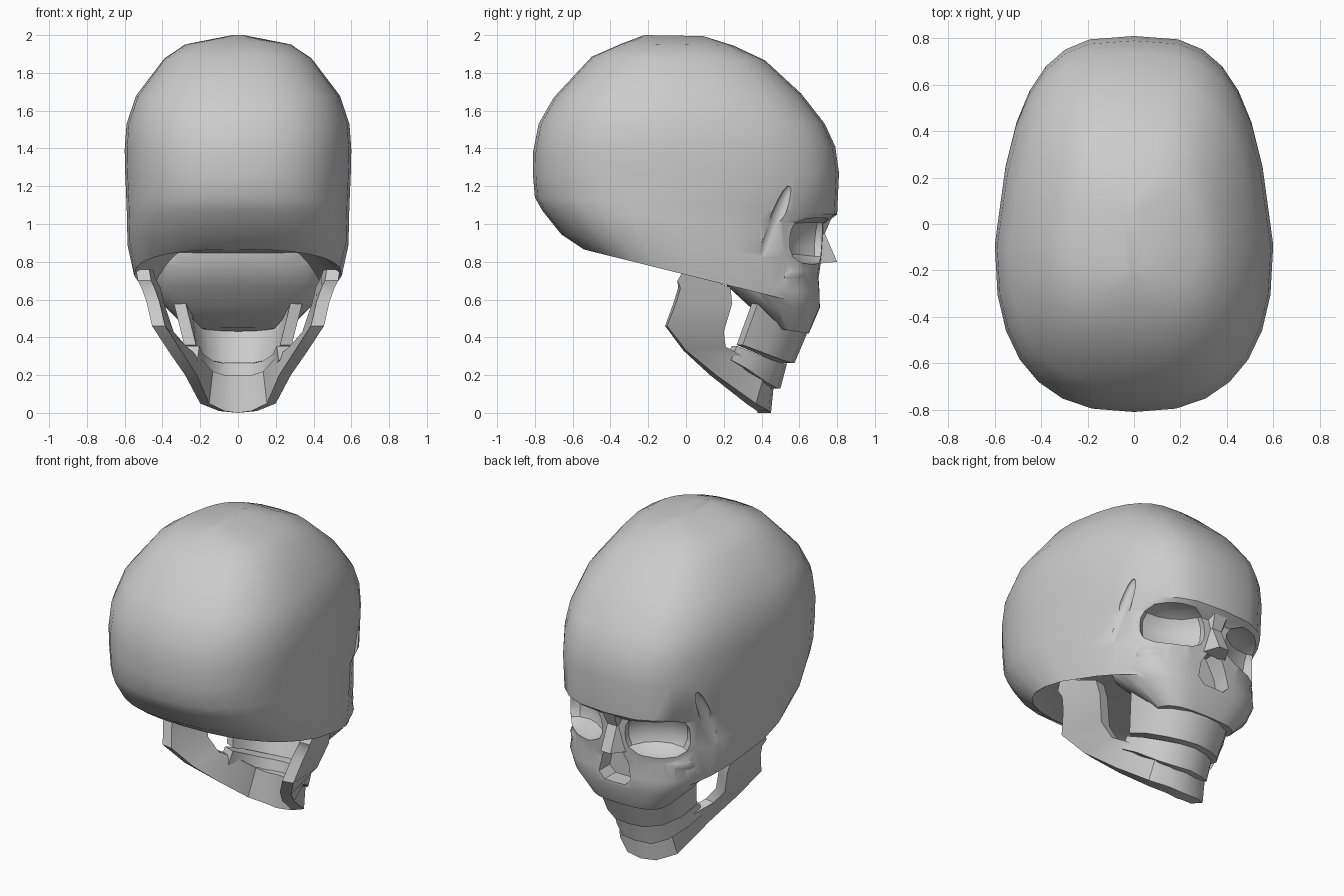
import bpy, bmesh, math
from mathutils import Vector, Matrix

if "Cube" in bpy.data.objects:
    bpy.data.objects.remove(bpy.data.objects["Cube"])


def make(name, bm):
    bmesh.ops.recalc_face_normals(bm, faces=bm.faces)
    me = bpy.data.meshes.new(name)
    bm.to_mesh(me)
    bm.free()
    ob = bpy.data.objects.new(name, me)
    bpy.context.collection.objects.link(ob)
    return ob


def loft(name, rings):
    """Bridge equal-length closed rings and cap both ends."""
    bm = bmesh.new()
    vs = [[bm.verts.new(p) for p in r] for r in rings]
    n = len(vs[0])
    for a, b in zip(vs, vs[1:]):
        for i in range(n):
            j = (i + 1) % n
            bm.faces.new((a[i], a[j], b[j], b[i]))
    bm.faces.new(vs[0])
    bm.faces.new(vs[-1])
    return make(name, bm)


def oval(yb, zb, yf, zf, w, mid=0.45, taper=0.16, seg=28):
    """Boxy oval in a tilted plane, from back (yb, zb) to front (yf, zf)."""
    ym = yb + (yf - yb) * mid
    pts = []
    for i in range(seg):
        a = 2 * math.pi * i / seg
        s, c = math.sin(a), math.cos(a)
        n = 3.1 if c > 0 else 2.5
        x = w * math.copysign(abs(s) ** (2 / n), s)
        k = math.copysign(abs(c) ** (2 / n), c)
        y = ym + k * ((yf - ym) if k > 0 else (ym - yb))
        x *= 1 - taper * max(k, 0)
        pts.append((x, y, zb + (zf - zb) * (y - yb) / (yf - yb)))
    return pts


def arch(name, stations, t, cy=0.1):
    """Mirrored curved wall; station = top xyz + bottom xyz, thickened inward."""
    full = [(-a, b, c, -d, e, f) for a, b, c, d, e, f in stations[:0:-1]] + stations
    rings = []
    for s in full:
        top, bot = Vector(s[:3]), Vector(s[3:])
        inward = Vector((-top.x * 1.6, min(0, cy - top.y), 0)).normalized() * t
        rings.append([top, bot, bot + inward, top + inward])
    return loft(name, rings)


def blob(name, loc, size, rot=(0, 0, 0), n=3.0):
    """Rounded box."""
    bm = bmesh.new()
    bmesh.ops.create_uvsphere(bm, u_segments=16, v_segments=10, radius=1)
    for v in bm.verts:
        r = sum(abs(c) ** n for c in v.co) ** (-1 / n)
        v.co = Vector([c * r * s for c, s in zip(v.co, size)])
    rm = Matrix.Rotation(rot[2], 4, 'Z') @ Matrix.Rotation(rot[0], 4, 'X')
    bmesh.ops.transform(bm, matrix=Matrix.Translation(loc) @ rm, verts=bm.verts)
    return make(name, bm)


def boolean(target, other, op):
    m = target.modifiers.new(op, 'BOOLEAN')
    m.object, m.operation, m.solver = other, op, 'EXACT'
    bpy.context.view_layer.objects.active = target
    bpy.ops.object.modifier_apply(modifier=m.name)
    bpy.data.objects.remove(other)


# Braincase and upper face, ending in a recessed skull base
skull = loft("skull", [oval(*r) for r in (
    (-.22, 2.0, .09, 1.995, .04),
    (-.34, 1.955, .25, 1.945, .28),
    (-.50, 1.885, .42, 1.865, .39),
    (-.70, 1.67, .61, 1.69, .54),
    (-.78, 1.53, .735, 1.53, .59),
    (-.81, 1.38, .79, 1.41, .60),
    (-.81, 1.26, .81, 1.27, .597),
    (-.80, 1.14, .80, 1.05, .59),
    (-.76, 1.07, .73, 1.00, .588),
    (-.66, .945, .72, .82, .585),
    (-.54, .865, .69, .56, .55),
    (-.46, .875, .30, .84, .43),
)])

# Upper jaw bone, with the palate sloping forward underneath
maxilla = loft("maxilla", [oval(*r, .4, .12) for r in (
    (.12, .97, .67, .95, .42),
    (.15, .78, .70, .78, .45),
    (.22, .67, .71, .64, .455),
    (.34, .56, .71, .56, .385),
    (.46, .45, .65, .42, .26),
)])
boolean(skull, maxilla, 'UNION')

# Eye sockets and temple grooves
for s in (-1, 1):
    boolean(skull, blob("socket", (s * .30, .735, .905), (.21, .19, .125),
                        (-.1, 0, -s * .5), 3.2), 'DIFFERENCE')
    boolean(skull, blob("groove", (s * .49, .465, .98), (.03, .04, .24),
                        (-.38, 0, s * .4), 2.2), 'DIFFERENCE')

# Cheekbones forming the lower outer socket rim
for s in (-1, 1):
    boolean(skull, blob("cheek", (s * .335, .545, .735), (.10, .07, .055),
                        (0, 0, -s * .85), 2.5), 'UNION')

# Nose opening
boolean(skull, loft("nose_hole", [
    [(-w, .60, z), (w, .60, z), (w, .9, z), (-w, .9, z)]
    for w, z in ((.07, .58), (.11, .62), (.09, .72), (.03, .83))]), 'DIFFERENCE')

# Nasal bones over the opening
nasal = loft("nasal_bone", [
    [(-w, y - .10, z - .01), (-w * .4, y, z), (w * .4, y, z), (w, y - .10, z - .01)]
    for w, y, z in ((.11, .77, 1.03), (.08, .735, .95), (.085, .80, .80))])

# Upper tooth row and its bone
upper = arch("upper_teeth", [
    (0, .70, .56, 0, .575, .265),
    (.11, .685, .56, .10, .56, .265),
    (.22, .62, .56, .19, .51, .28),
    (.30, .51, .57, .26, .42, .315),
    (.34, .38, .58, .285, .30, .36),
], .07)

# Lower jaw: chin, body and upright branch
jaw = arch("lower_jaw", [
    (0, .47, .20, 0, .45, 0),
    (.10, .455, .20, .10, .44, .01),
    (.18, .42, .22, .20, .37, .05),
    (.26, .32, .29, .28, .16, .20),
    (.34, .21, .35, .37, 0, .33),
    (.41, .20, .43, .455, -.10, .46),
    (.46, .245, .58, .485, -.05, .59),
    (.48, .235, .665, .51, -.03, .66),
    (.51, .09, .72, .53, -.045, .70),
    (.52, .07, .755, .54, -.01, .76),
], .07)

# Lower tooth row
lower = arch("lower_teeth", [
    (0, .535, .262, 0, .50, .13),
    (.10, .52, .262, .10, .485, .13),
    (.18, .47, .275, .18, .43, .16),
    (.25, .38, .31, .26, .33, .23),
    (.28, .27, .355, .29, .24, .28),
], .08)

# Soft shading with crisp bone edges
for ob in (skull, nasal, upper, jaw, lower):
    bpy.ops.object.select_all(action='DESELECT')
    ob.select_set(True)
    bpy.context.view_layer.objects.active = ob
    bpy.ops.object.shade_smooth_by_angle(angle=math.radians(35))
